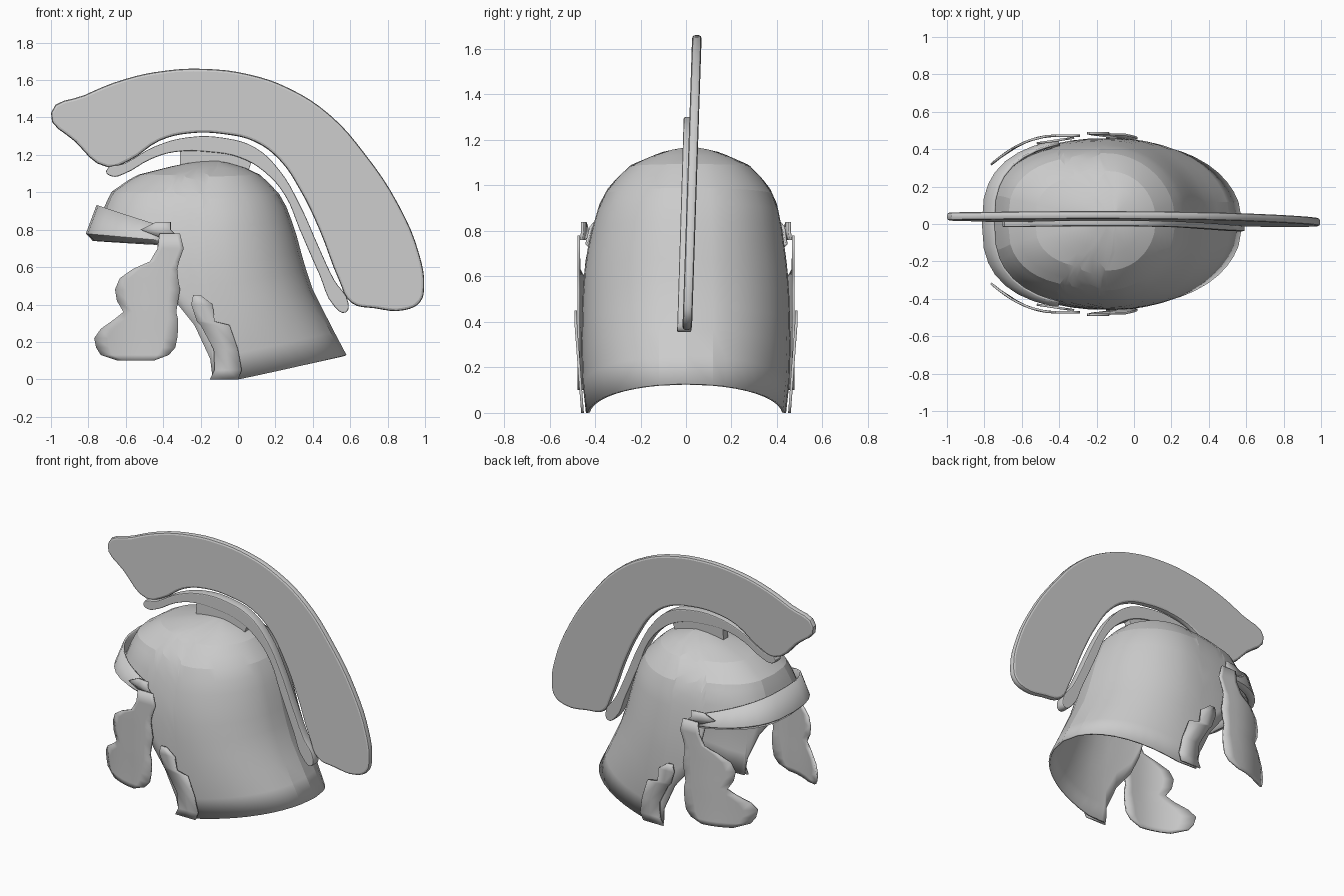
import bpy, bmesh, math

cube = bpy.data.objects.get("Cube")
if cube:
    bpy.data.objects.remove(cube, do_unlink=True)

metal = bpy.data.materials.new("plain_grey")
metal.use_nodes = True
GREY = (0.6, 0.6, 0.6, 1)
metal.diffuse_color = GREY
metal.node_tree.nodes["Principled BSDF"].inputs["Base Color"].default_value = GREY


def lerp_table(table, key):
    """Interpolate the rows of a table by their first value."""
    if key <= table[0][0]:
        return table[0][1:]
    for a, b in zip(table, table[1:]):
        if key <= b[0]:
            f = (key - a[0]) / (b[0] - a[0])
            return [p + (q - p) * f for p, q in zip(a[1:], b[1:])]
    return table[-1][1:]


def activate(obj):
    bpy.ops.object.select_all(action='DESELECT')
    obj.select_set(True)
    bpy.context.view_layer.objects.active = obj


def grid_object(name, rows, closed=False, cap=False, thickness=0.012, angle=18):
    """Skin a list of point rows, then give the sheet thickness."""
    bm = bmesh.new()
    grid = [[bm.verts.new(p) for p in row] for row in rows]
    n = len(grid[0])
    for a, b in zip(grid, grid[1:]):
        for i in range(n if closed else n - 1):
            j = (i + 1) % n
            bm.faces.new((a[i], a[j], b[j], b[i]))
    if cap:
        bm.faces.new(grid[-1])
    bmesh.ops.recalc_face_normals(bm, faces=bm.faces)
    mesh = bpy.data.meshes.new(name)
    bm.to_mesh(mesh)
    bm.free()
    mesh.materials.append(metal)
    obj = bpy.data.objects.new(name, mesh)
    bpy.context.collection.objects.link(obj)
    solid = obj.modifiers.new("thickness", 'SOLIDIFY')
    solid.thickness = thickness
    solid.offset = -1 if cap else 0
    activate(obj)
    bpy.ops.object.shade_smooth_by_angle(angle=math.radians(angle))
    return obj


# Helmet cross-sections: height, front x, back x, half width
SECTIONS = [
    (0, -.80, .64, .44), (.13, -.80, .58, .455), (.3, -.80, .49, .46),
    (.5, -.79, .39, .455), (.65, -.78, .345, .445), (.8, -.76, .305, .42),
    (.92, -.715, .26, .39), (1.0, -.68, .215, .35), (1.09, -.55, .125, .26),
    (1.15, -.31, 0, .12), (1.17, -.17, -.13, .01)]
# Rim: position from front (-1) to back (1), height
RIM = [(-1, .74), (-.46, .72), (-.41, .55), (-.34, .42), (-.19, .29),
       (-.07, .11), (-.05, 0), (.14, 0), (.6, .07), (1, .13)]
TOP = 1.17


def power(u):
    return 2.6 if u < 0 else 2.0


def section_point(z, u, side, offset=0):
    front, back, width = lerp_table(SECTIONS, z)
    centre = min(-.1, (front + back) / 2 + .08)
    reach = (centre - front if u < 0 else back - centre) + offset
    p = power(u)
    y = max(0, 1 - abs(u) ** p) ** (1 / p) * (width + offset)
    lean = .02 * max(0, z - .7) / .45
    return (centre + u * reach, side * y + lean, z)


# Shell: columns hang from the crown to the rim
stations = {r[0] for r in RIM}
for i in range(25):
    c = -math.cos(math.pi * i / 24)
    u = math.copysign(abs(c) ** (2 / power(c)), c)
    if all(abs(u - s) > .025 for s in stations):
        stations.add(u)
stations = sorted(stations)
loop = [(u, 1) for u in stations] + [(u, -1) for u in stations[-2:0:-1]]
shell_rows = []
for i in range(15):
    s = 1 - (1 - i / 14) ** 1.7
    row = []
    for u, side in loop:
        rim = lerp_table(RIM, u)[0]
        row.append(section_point(rim + (TOP - rim) * s, u, side))
    shell_rows.append(row)
grid_object("helmet_shell", shell_rows, closed=True, cap=True, angle=12)

# Brow band standing off the forehead, with a lip turned under
half = [-1, -.985, -.95, -.9, -.82, -.72, -.6, -.5, -.4]
arc = [(u, -1) for u in half[:0:-1]] + [(u, 1) for u in half]
band = [[], [], []]
for u, side in arc:
    taper = .6 + .4 * (-u - .4) / .6
    band[0].append(section_point(.93 - .19 * (1 + u), u, side, .04 * taper))
    band[1].append(section_point(.78 - .06 * (1 + u), u, side, .045 * taper))
    band[2].append(section_point(.745 - .03 * (1 + u), u, side, .005))
grid_object("brow_band", band, angle=20)


def side_plates(name, outline, depth, columns=6):
    """Mirrored side plates from rows of height, front x, back x."""
    for side, label in ((1, "left"), (-1, "right")):
        rows = []
        for z, x0, x1 in outline:
            xs = [x0 + (x1 - x0) * i / columns for i in range(columns + 1)]
            rows.append([(x, side * depth(x, z), z) for x in xs])
        grid_object(name + "_" + label, rows, angle=30)


# Scalloped cheek guards curving in toward the face
CHEEK = [(.78, -.42, -.31), (.70, -.43, -.29), (.63, -.47, -.315),
         (.59, -.56, -.325), (.54, -.63, -.32), (.48, -.655, -.31),
         (.42, -.645, -.32), (.36, -.61, -.33), (.32, -.66, -.32),
         (.27, -.73, -.32), (.22, -.765, -.325), (.17, -.755, -.335),
         (.13, -.73, -.37), (.10, -.64, -.45)]
side_plates("cheek_guard", CHEEK,
            lambda x, z: .472 - 1.3 * max(0, -x - .42) ** 2)

# Edge strips behind the cheek guards
STRIP = [(.45, -.24, -.2), (.4, -.25, -.135), (.31, -.22, -.125),
         (.29, -.2, -.045), (.16, -.13, 0), (.05, -.125, .02), (0, -.15, 0)]
side_plates("edge_strip", STRIP, lambda x, z: .455 + .03 * min(z, .4) / .4, 2)

# Small hinge tabs where the brow band meets the cheek guards
TAB = [(.84, -.44, -.36), (.80, -.52, -.36), (.76, -.42, -.32)]
side_plates("hinge_tab", TAB, lambda x, z: .455 + .15 * (x + .36), 2)


def flat_plate(name, points, thickness, bevel, y_low, y_high, smooth=True):
    """Fill an upright outline, round its border and lean it sideways."""
    curve = bpy.data.curves.new(name, 'CURVE')
    curve.dimensions = '2D'
    curve.fill_mode = 'BOTH'
    curve.extrude = thickness / 2 - bevel
    curve.bevel_depth = bevel
    curve.bevel_resolution = 1
    curve.offset = -bevel
    curve.resolution_u = 4
    spline = curve.splines.new('BEZIER')
    spline.bezier_points.add(len(points) - 1)
    for bp, (x, z) in zip(spline.bezier_points, points):
        bp.co = (x, z, 0)
        kind = 'AUTO' if smooth else 'VECTOR'
        bp.handle_left_type = bp.handle_right_type = kind
    spline.use_cyclic_u = True
    curve.materials.append(metal)
    obj = bpy.data.objects.new(name, curve)
    bpy.context.collection.objects.link(obj)
    activate(obj)
    bpy.ops.object.convert(target='MESH')
    obj = bpy.context.view_layer.objects.active
    for v in obj.data.vertices:
        x, z, d = v.co
        lean = y_low + (y_high - y_low) * (z - .36) / 1.3
        v.co = (x, lean - d, z)
    activate(obj)
    bpy.ops.object.shade_smooth_by_angle(angle=math.radians(30))


# Tall crest fan
CREST = [(-1, 1.425), (-.82, 1.52), (-.605, 1.605), (-.39, 1.65), (-.18, 1.66),
         (.06, 1.63), (.275, 1.555), (.49, 1.415), (.675, 1.21), (.86, .93),
         (.97, .665), (.995, .5), (.975, .415), (.89, .37), (.73, .38),
         (.605, .41), (.54, .53), (.435, .8), (.33, 1.015), (.22, 1.175),
         (.09, 1.27), (-.07, 1.31), (-.26, 1.315), (-.42, 1.275),
         (-.58, 1.17), (-.70, 1.135), (-.87, 1.27)]
flat_plate("crest", CREST, .042, .014, .005, .048)

# Curved holder under the crest
HOLDER = [(-.705, 1.115), (-.605, 1.155), (-.445, 1.245), (-.26, 1.295),
          (-.07, 1.29), (.09, 1.24), (.22, 1.12), (.33, .935), (.435, .7),
          (.515, .53), (.59, .41), (.575, .357), (.515, .39), (.435, .56),
          (.33, .8), (.25, .985), (.14, 1.11), (.01, 1.185), (-.15, 1.215),
          (-.34, 1.215), (-.47, 1.175), (-.605, 1.10), (-.675, 1.085)]
flat_plate("crest_holder", HOLDER, .062, .006, -.008, .032)

# Block joining the holder to the crown
MOUNT = [(-.31, 1.225), (-.31, 1.14), (.05, 1.10), (.075, 1.17), (-.1, 1.225)]
flat_plate("crest_mount", MOUNT, .05, .002, -.008, .032, smooth=False)
